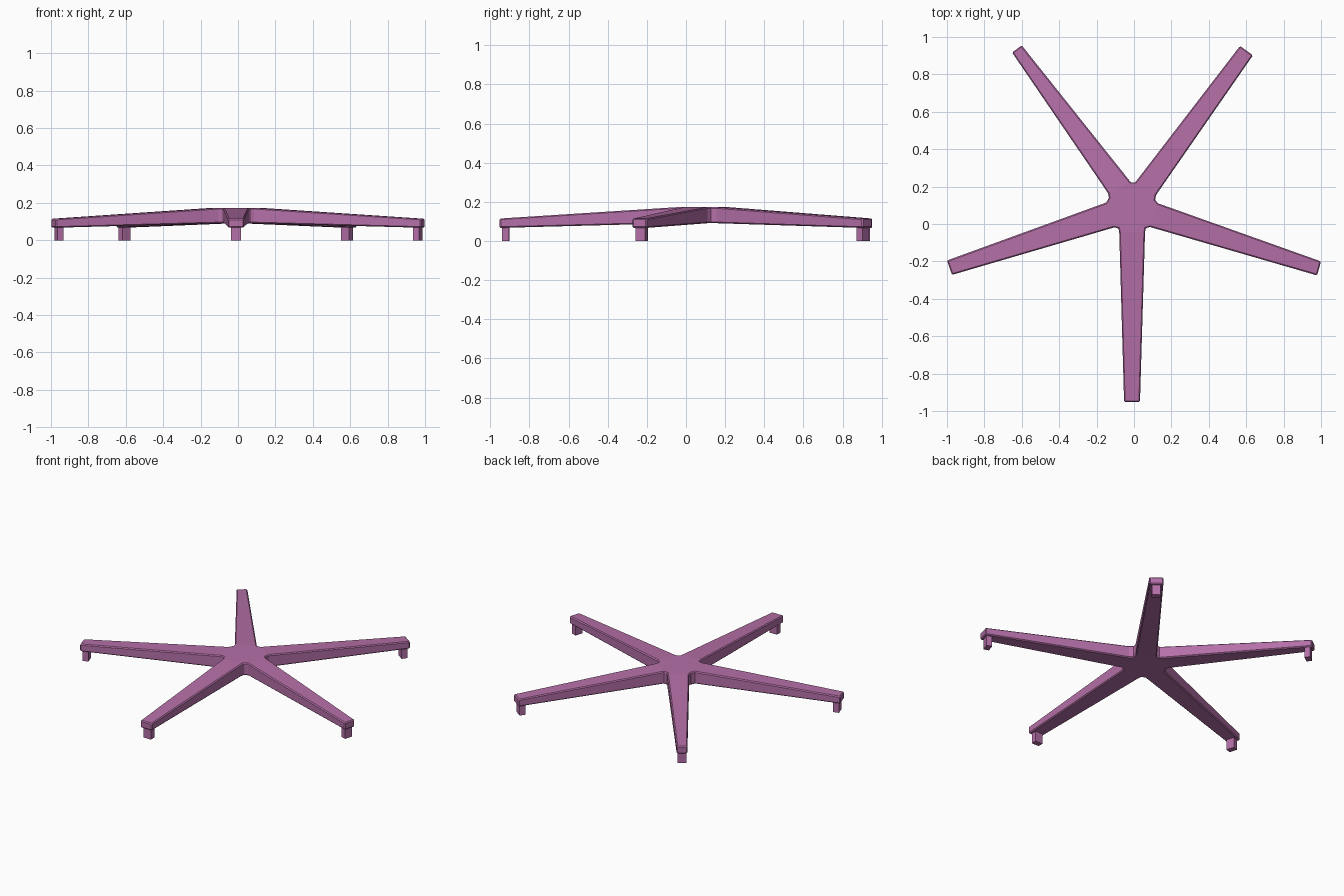
import bpy, bmesh
from mathutils import Vector, Matrix

if "Cube" in bpy.data.objects:
    bpy.data.objects.remove(bpy.data.objects["Cube"])

# Plum paint
mat = bpy.data.materials.new("plum")
mat.diffuse_color = (0.46, 0.16, 0.39, 1)
mat.use_nodes = True
mat.node_tree.nodes["Principled BSDF"].inputs["Base Color"].default_value = mat.diffuse_color

# Arm tips (two corners each, counter-clockwise from the front arm)
tips = [
    [(-0.053, -0.952), (0.032, -0.952)],
    [(0.979, -0.275), (1.0, -0.2)],
    [(0.636, 0.902), (0.567, 0.952)],
    [(-0.60, 0.955), (-0.652, 0.917)],
    [(-1.0, -0.195), (-0.973, -0.272)],
]
# Rounded inner corner following each arm
valleys = [
    [(0.059, -0.045), (0.063, -0.022), (0.085, -0.016)],
    [(0.13, 0.11), (0.113, 0.128), (0.118, 0.155)],
    [(0.006, 0.222), (-0.016, 0.222)],
    [(-0.139, 0.165), (-0.134, 0.14), (-0.148, 0.115)],
    [(-0.105, -0.018), (-0.083, -0.024), (-0.079, -0.045)],
]
HUB_TOP, HUB_LOW = 0.173, 0.091
TIP_TOP, TIP_LOW = 0.115, 0.067


def add_object(bm, name):
    bmesh.ops.recalc_face_normals(bm, faces=bm.faces)
    me = bpy.data.meshes.new(name)
    bm.to_mesh(me)
    bm.free()
    me.materials.append(mat)
    ob = bpy.data.objects.new(name, me)
    bpy.context.collection.objects.link(ob)
    return ob


# Star base: flat hub with five sloping, tapering arms
bm = bmesh.new()


def pair(p, top, low):
    return bm.verts.new((*p, top)), bm.verts.new((*p, low))


T = [[pair(p, TIP_TOP, TIP_LOW) for p in t] for t in tips]
V = [[pair(p, HUB_TOP, HUB_LOW) for p in v] for v in valleys]
loop = []
for i in range(5):
    loop += T[i] + V[i]
    for s in (0, 1):
        bm.faces.new([V[i - 1][-1][s], T[i][0][s], T[i][1][s], V[i][0][s]])
hub = [v for group in V for v in group]
for s in (0, 1):
    bm.faces.new([v[s] for v in hub])
for a, b in zip(loop, loop[1:] + loop[:1]):
    bm.faces.new([a[0], b[0], b[1], a[1]])
base = add_object(bm, "star_base")
bevel = base.modifiers.new("edge_bevel", 'BEVEL')
bevel.width = 0.006
bevel.segments = 1
bevel.limit_method = 'ANGLE'
bevel.angle_limit = 1.0

# Small block feet under the arm tips
center = Vector((-0.007, 0.085))
for i, (a, b) in enumerate(tips):
    mid = (Vector(a) + Vector(b)) / 2
    out = (mid - center).normalized()
    pos = mid - out * 0.031
    rot = Matrix(((out.x, -out.y, 0), (out.y, out.x, 0), (0, 0, 1))).to_4x4()
    bm = bmesh.new()
    bmesh.ops.create_cube(bm, size=1, matrix=Matrix.Translation((pos.x, pos.y, 0.036))
                          @ rot @ Matrix.Diagonal((0.036, 0.053, 0.072, 1)))
    add_object(bm, f"foot_{i + 1}")
